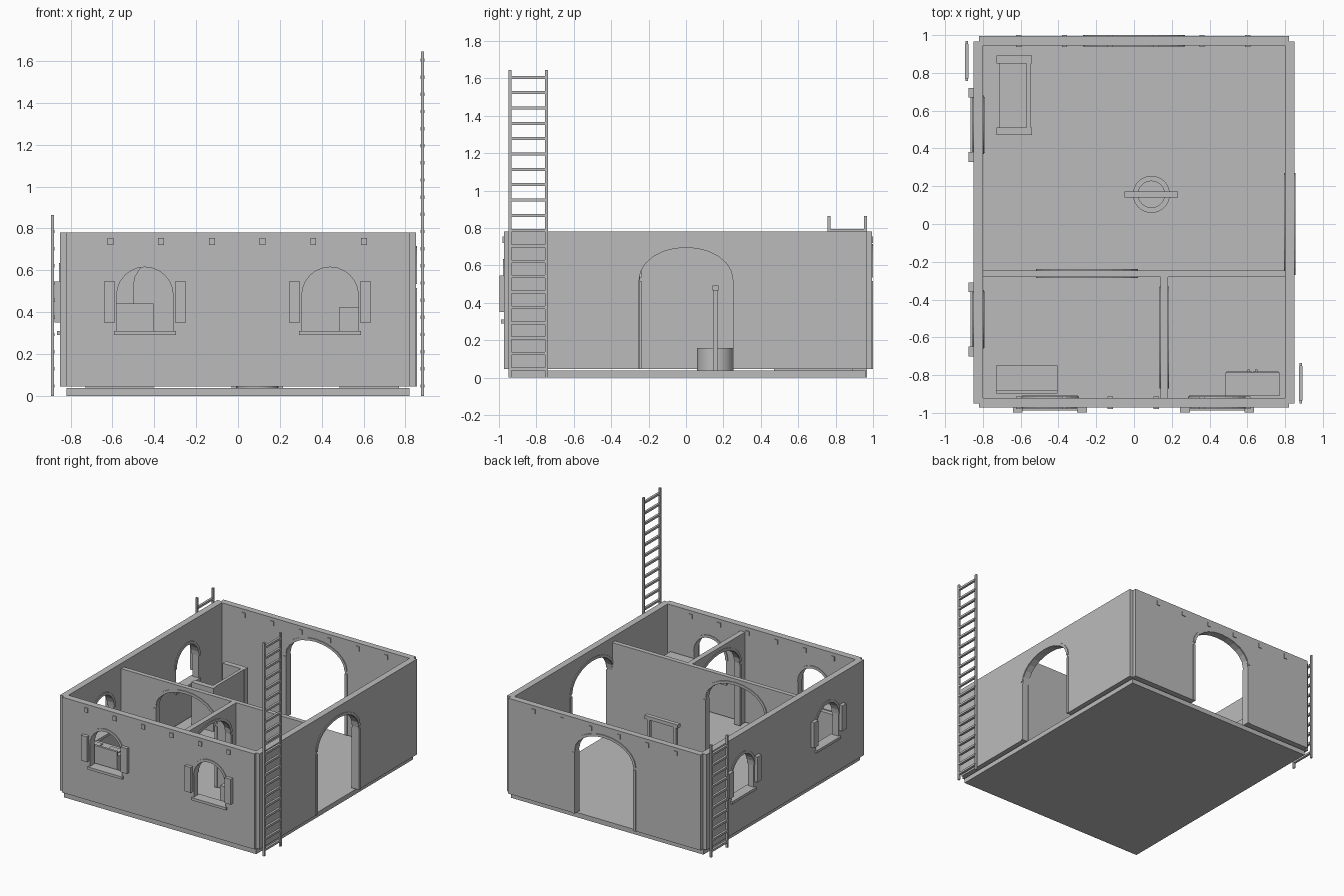
import bpy
import bmesh
import math

if "Cube" in bpy.data.objects:
    bpy.data.objects.remove(bpy.data.objects["Cube"], do_unlink=True)

# One plain plaster colour
plaster = bpy.data.materials.new("plaster_grey")
plaster.use_nodes = True
GREY = (0.5, 0.5, 0.5, 1)
plaster.diffuse_color = GREY
plaster.node_tree.nodes["Principled BSDF"].inputs["Base Color"].default_value = GREY


def place(axis, u, v, d):
    return {"x": (d, u, v), "y": (u, d, v), "z": (u, v, d)}[axis]


def prism(name, axis, loops, d0, d1):
    """Fill an outline (and any holes), then extrude it along an axis."""
    bm = bmesh.new()
    edges = []
    for loop in loops:
        vs = [bm.verts.new(place(axis, u, v, d0)) for u, v in loop]
        edges += [bm.edges.new((a, b)) for a, b in zip(vs, vs[1:] + vs[:1])]
    bmesh.ops.triangle_fill(bm, edges=edges, use_beauty=True, normal=place(axis, 0, 0, 1))
    ext = bmesh.ops.extrude_face_region(bm, geom=bm.faces[:])
    moved = [g for g in ext["geom"] if isinstance(g, bmesh.types.BMVert)]
    bmesh.ops.translate(bm, verts=moved, vec=place(axis, 0, 0, d1 - d0))
    bmesh.ops.recalc_face_normals(bm, faces=bm.faces[:])
    mesh = bpy.data.meshes.new(name)
    bm.to_mesh(mesh)
    bm.free()
    mesh.materials.append(plaster)
    obj = bpy.data.objects.new(name, mesh)
    bpy.context.collection.objects.link(obj)
    return obj


def rect(u0, u1, v0, v1):
    return [(u0, v0), (u1, v0), (u1, v1), (u0, v1)]


def box(name, x0, x1, y0, y1, z0, z1):
    return prism(name, "z", [rect(x0, x1, y0, y1)], z0, z1)


def arc(c, half, spring, rise, steps=12):
    angles = [math.pi * (1 - i / steps) for i in range(steps + 1)]
    return [(c + half * math.cos(a), spring + rise * math.sin(a)) for a in angles]


def circle(cx, cy, r, n=32):
    return [(cx + r * math.cos(math.tau * i / n), cy + r * math.sin(math.tau * i / n))
            for i in range(n)]


BOTTOM, TOP, INNER_TOP = 0.045, 0.78, 0.74
SPRING, RISE, HALF = 0.525, 0.17, 0.25      # doorways
SILL, WSPRING, WHALF = 0.31, 0.48, 0.135    # windows
TRIM, LIP = 0.02, 0.006


def trim_arch(name, axis, c, half, spring, rise, d0, d1):
    loop = arc(c, half + TRIM, spring, rise + TRIM) + arc(c, half, spring, rise)[::-1]
    prism(name, axis, [loop], d0 - LIP, d1 + LIP)


def door_wall(name, axis, u0, u1, d0, d1, c, top):
    """Wall with an arched doorway, its arch trim and side posts."""
    outline = [(u0, BOTTOM), (c - HALF, BOTTOM)] + arc(c, HALF, SPRING, RISE)
    outline += [(c + HALF, BOTTOM), (u1, BOTTOM), (u1, top), (u0, top)]
    prism(name, axis, [outline], d0, d1)
    trim_arch(name + "_arch_trim", axis, c, HALF, SPRING + 0.01, RISE - 0.01, d0, d1)
    for side in (-1, 1):
        a, b = sorted((c + side * HALF, c + side * (HALF + TRIM)))
        prism(name + "_door_post", axis, [rect(a, b, BOTTOM, 0.515)], d0 - LIP, d1 + LIP)


def window_wall(name, axis, u0, u1, d0, d1, centres):
    """Wall with arched windows, sills and shutters on its low side."""
    holes = [[(c - WHALF, SILL)] + arc(c, WHALF, WSPRING, WHALF) + [(c + WHALF, SILL)]
             for c in centres]
    prism(name, axis, [rect(u0, u1, BOTTOM, TOP)] + holes, d0, d1)
    for c in centres:
        trim_arch(name + "_window_trim", axis, c, WHALF, WSPRING, WHALF, d0, d1)
        prism(name + "_sill", axis, [rect(c - 0.148, c + 0.148, SILL - 0.02, SILL)],
              d0 - 0.016, d1 + 0.012)
        for side in (-1, 1):
            a, b = sorted((c + side * 0.144, c + side * 0.196))
            prism(name + "_shutter", axis, [rect(a, b, 0.35, 0.545)], d0 - 0.026, d0)


# Floor and walls
box("floor", -0.82, 0.82, -0.95, 0.96, 0, 0.037)
window_wall("front_wall", "y", -0.82, 0.82, -0.972, -0.92, (-0.445, 0.44))
window_wall("left_wall", "x", -0.95, 0.965, -0.85, -0.80, (0.525, -0.505))
door_wall("right_wall", "x", -0.95, 0.965, 0.80, 0.85, 0, TOP)
door_wall("back_wall", "y", -0.82, 0.82, 0.945, 0.994, 0, TOP)
door_wall("long_partition", "y", -0.80, 0.80, -0.28, -0.245, -0.25, INNER_TOP)
door_wall("short_partition", "x", -0.92, -0.28, 0.14, 0.18, -0.60, INNER_TOP)

# Roof beam ends showing through the front and back walls
for i in range(6):
    x = -0.61 + 0.2425 * i
    for y0, y1 in ((-0.98, -0.913), (0.938, 1.0)):
        box("beam_end", x - 0.014, x + 0.014, y0, y1, 0.72, 0.755)


# Ladders
def ladder(name, x, y, height, rungs):
    for side in (-0.098, 0.098):
        box(name + "_rail", x - 0.007, x + 0.007, y + side - 0.008, y + side + 0.008, 0, height)
    for i in range(rungs):
        z = 0.047 + 0.082 * i
        box(name + "_rung", x - 0.009, x + 0.009, y - 0.092, y + 0.092, z - 0.008, z + 0.008)


ladder("tall_ladder", 0.882, -0.843, 1.645, 20)
ladder("short_ladder", -0.886, 0.862, 0.865, 10)

# Well with posts and crossbar
WX, WY = 0.092, 0.157
well = prism("well_wall", "z", [circle(WX, WY, 0.098), circle(WX, WY, 0.07)], 0.037, 0.158)
prism("well_water", "z", [circle(WX, WY, 0.07)], 0.037, 0.07)
for side in (-1, 1):
    px = WX + side * 0.112
    box("well_post", px - 0.012, px + 0.012, WY - 0.012, WY + 0.012, 0.037, 0.465)
box("well_crossbar", WX - 0.142, WX + 0.142, WY - 0.016, WY + 0.016, 0.465, 0.492)

# Bench with a tall back and solid ends
box("bench_seat", -0.715, -0.57, 0.51, 0.85, 0.17, 0.20)
box("bench_back", -0.57, -0.545, 0.51, 0.85, 0.037, 0.37)
for y in (0.47, 0.85):
    box("bench_end", -0.727, -0.54, y, y + 0.042, 0.037, 0.37)

# Stove with two hot plates
box("stove_body", -0.73, -0.405, -0.88, -0.75, 0.037, 0.40)
box("stove_back", -0.73, -0.405, -0.897, -0.88, 0.037, 0.44)
for x in (-0.70, -0.53):
    box("stove_plate", x, x + 0.097, -0.868, -0.782, 0.40, 0.407)

# Cupboard with two doors and knobs
box("cupboard_body", 0.485, 0.77, -0.91, -0.787, 0.037, 0.425)
for x0, x1, knob in ((0.49, 0.625, 0.607), (0.63, 0.765, 0.647)):
    box("cupboard_door", x0, x1, -0.787, -0.781, 0.06, 0.41)
    box("cupboard_knob", knob - 0.006, knob + 0.006, -0.781, -0.77, 0.235, 0.247)

# Smooth the round well only
bpy.ops.object.select_all(action="DESELECT")
well.select_set(True)
bpy.context.view_layer.objects.active = well
bpy.ops.object.shade_smooth_by_angle()
